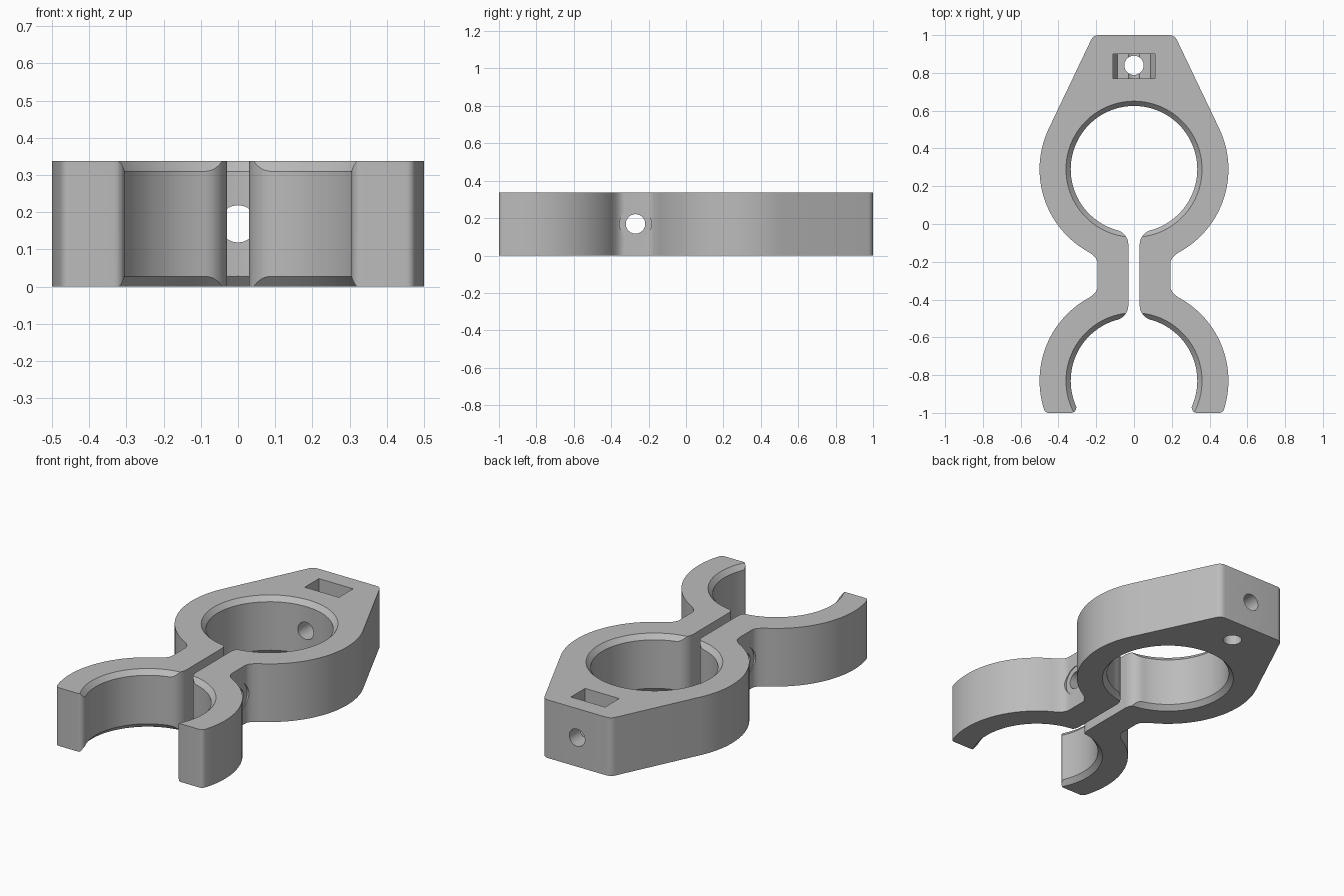
import bpy, bmesh, math
from mathutils import Vector

cube = bpy.data.objects.get("Cube")
if cube:
    bpy.data.objects.remove(cube)

H = 0.338                     # thickness
R_OUT, R_IN = 0.5, 0.335      # ring radii
RING_Y, CLIP_Y = 0.29, -0.83  # centres of closed ring and open clip
GAP, NECK, FILLET = 0.03, 0.192, 0.08
BOLT_Y, MID = -0.27, H / 2

grey = bpy.data.materials.new("light grey plastic")
grey.use_nodes = True
grey.diffuse_color = (0.5, 0.5, 0.5, 1)
grey.node_tree.nodes["Principled BSDF"].inputs["Base Color"].default_value = (0.5, 0.5, 0.5, 1)


def arc(cx, cy, r, a0, a1, n=32):
    steps = [math.radians(a0 + (a1 - a0) * i / n) for i in range(n + 1)]
    return [Vector((cx + r * math.cos(a), cy + r * math.sin(a))) for a in steps]


def rounded(a, corner, b, n=6):
    """Soft corner between two points."""
    a, c, b = Vector(a), Vector(corner), Vector(b)
    return [a * (1 - t) ** 2 + c * 2 * t * (1 - t) + b * t * t
            for t in (i / n for i in range(n + 1))]


def prism(name, points, depth):
    """Extrude an outline upward from z = 0."""
    bm = bmesh.new()
    face = bm.faces.new([bm.verts.new((p[0], p[1], 0)) for p in points])
    ext = bmesh.ops.extrude_face_region(bm, geom=[face])
    top = [v for v in ext["geom"] if isinstance(v, bmesh.types.BMVert)]
    bmesh.ops.translate(bm, verts=top, vec=(0, 0, depth))
    bmesh.ops.recalc_face_normals(bm, faces=bm.faces)
    mesh = bpy.data.meshes.new(name)
    bm.to_mesh(mesh)
    bm.free()
    obj = bpy.data.objects.new(name, mesh)
    bpy.context.collection.objects.link(obj)
    return obj


# Half outline: head, outer ring, neck, jaw, clip bore, slot, ring bore
fx = GAP + FILLET
fy = math.sqrt((R_IN + FILLET) ** 2 - fx ** 2)
turn = math.degrees(math.atan2(fy, fx))
neck_turn = 62
neck_x = R_OUT * math.cos(math.radians(neck_turn))
neck_dy = R_OUT * math.sin(math.radians(neck_turn))
up, low = RING_Y - neck_dy, CLIP_Y + neck_dy

half = rounded((0.185, 1), (0.215, 1), (0.228, 0.973))
half += arc(0, RING_Y, R_OUT, 25.6, -neck_turn)
half += rounded((neck_x - 0.005, up - 0.004), (NECK, up - 0.03), (NECK, up - 0.06))
half += rounded((NECK, low + 0.06), (NECK, low + 0.03), (neck_x - 0.005, low + 0.004))
half += arc(0, CLIP_Y, R_OUT, neck_turn, -16)
half += rounded((0.476, -0.982), (0.47, -1), (0.45, -1))
half += rounded((0.335, -1), (0.308, -1), (0.305, -0.97))
half += arc(0, CLIP_Y, R_IN, -22, turn)
half += arc(fx, CLIP_Y + fy, FILLET, turn - 180, -180, 12)
half += arc(fx, RING_Y - fy, FILLET, 180, 180 - turn, 12)
half += arc(0, RING_Y, R_IN, -turn, 88, 48)
outline = half + [Vector((-p.x, p.y)) for p in reversed(half)]
body = prism("clamp_body", outline, H)
body.data.materials.append(grey)

cutters = []


def cutter(obj):
    obj.hide_render = True
    obj.data.materials.append(grey)
    cutters.append(obj)


def hole(name, radius, length, loc, rot=(0, 0, 0), radius_top=None):
    bpy.ops.mesh.primitive_cone_add(vertices=96 if radius > 0.2 else 40, radius1=radius,
                                    radius2=radius if radius_top is None else radius_top,
                                    depth=length, location=loc, rotation=rot)
    obj = bpy.context.object
    obj.name = name
    cutter(obj)


# Chamfers on both rims of both bores
for label, cy in (("ring", RING_Y), ("clip", CLIP_Y)):
    slope = 0.9
    wide, thin = R_IN + 0.06 * slope, R_IN - 0.04 * slope
    hole(label + "_top_chamfer", thin, 0.1, (0, cy, H - 0.028 + 0.01), radius_top=wide)
    hole(label + "_bottom_chamfer", wide, 0.1, (0, cy, 0.028 - 0.01), radius_top=thin)

# Cross bolt through the neck with a shallow clearance bore on each side
side = (0, math.pi / 2, 0)
hole("neck_bolt_hole", 0.052, 0.7, (0, BOLT_Y, MID), side)
for s in (-1, 1):
    hole("neck_bolt_clearance", 0.085, 0.3, (s * (NECK - 0.004 + 0.15), BOLT_Y, MID), side)

# Holes and captive nut pocket in the head
hole("head_screw_hole", 0.05, 0.6, (0, 0.84, MID), (math.pi / 2, 0, 0))
hole("head_vertical_hole", 0.051, 0.6, (0, 0.84, MID))
pocket = prism("nut_pocket", [(-0.11, H + 0.1), (-0.11, MID), (-0.088, MID - 0.04),
                              (0.088, MID - 0.04), (0.11, MID), (0.11, H + 0.1)], 0.13)
pocket.rotation_euler = (math.pi / 2, 0, 0)
pocket.location = (0, 0.9, 0)
cutter(pocket)

# Cut everything, then drop the cutters
bpy.ops.object.select_all(action="DESELECT")
body.select_set(True)
bpy.context.view_layer.objects.active = body
for obj in cutters:
    mod = body.modifiers.new("cut", "BOOLEAN")
    mod.operation, mod.solver, mod.object = "DIFFERENCE", "EXACT", obj
    bpy.ops.object.modifier_apply(modifier=mod.name)
for obj in cutters:
    bpy.data.objects.remove(obj)

bpy.ops.object.shade_smooth_by_angle(angle=math.radians(25))
